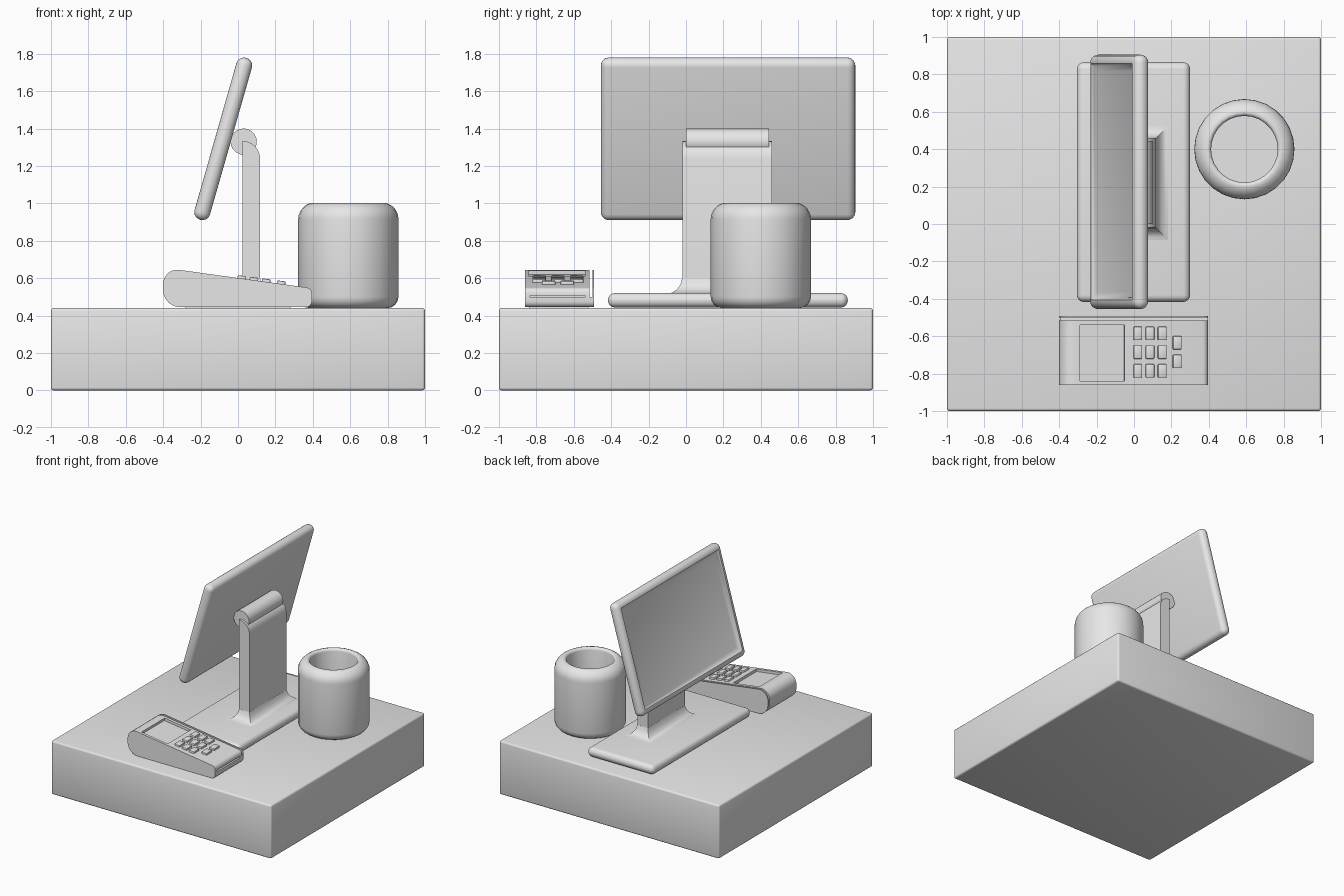
import bpy, bmesh, math
from mathutils import Matrix, Vector

cube = bpy.data.objects.get("Cube")
if cube:
    bpy.data.objects.remove(cube, do_unlink=True)

grey = bpy.data.materials.new("light_grey")
grey.use_nodes = True
grey.diffuse_color = (0.8, 0.8, 0.8, 1)
grey.node_tree.nodes["Principled BSDF"].inputs["Base Color"].default_value = (0.8, 0.8, 0.8, 1)


def finish(name, bm, angle=35):
    bmesh.ops.recalc_face_normals(bm, faces=bm.faces)
    mesh = bpy.data.meshes.new(name)
    bm.to_mesh(mesh)
    bm.free()
    mesh.materials.append(grey)
    mesh.shade_smooth()
    mesh.set_sharp_from_angle(angle=math.radians(angle))
    obj = bpy.data.objects.new(name, mesh)
    bpy.context.collection.objects.link(obj)
    return obj


def box_mesh(lo, hi, bevel=0, segments=3):
    lo, hi = Vector(lo), Vector(hi)
    bm = bmesh.new()
    bmesh.ops.create_cube(bm, size=1)
    for v in bm.verts:
        v.co = Vector(a * b for a, b in zip(v.co, hi - lo)) + (lo + hi) / 2
    if bevel:
        bmesh.ops.bevel(bm, geom=bm.edges[:], offset=bevel, segments=segments,
                        profile=0.5, affect='EDGES')
    return bm


def arc(cx, cz, r, start, end, steps=6):
    angles = [math.radians(start + (end - start) * i / steps) for i in range(steps + 1)]
    return [(cx + r * math.cos(a), cz + r * math.sin(a)) for a in angles]


def extrude_profile(points, y0, y1):
    """Extrude an x-z outline along y."""
    bm = bmesh.new()
    face = bm.faces.new([bm.verts.new((x, y0, z)) for x, z in points])
    result = bmesh.ops.extrude_face_region(bm, geom=[face])
    moved = [g for g in result["geom"] if isinstance(g, bmesh.types.BMVert)]
    bmesh.ops.translate(bm, verts=moved, vec=(0, y1 - y0, 0))
    return bm


def cut(obj, bm):
    cutter = finish("cutter", bm)
    cutter.hide_render = True
    mod = obj.modifiers.new("cut", 'BOOLEAN')
    mod.operation = 'DIFFERENCE'
    mod.solver = 'EXACT'
    mod.object = cutter
    bpy.context.view_layer.objects.active = obj
    bpy.ops.object.modifier_apply(modifier=mod.name)
    bpy.data.objects.remove(cutter, do_unlink=True)


# Counter block
finish("counter", box_mesh((-1, -1, 0), (1, 1, 0.44), 0.015))

# Monitor panel with a softly recessed screen on its -x side
bm = box_mesh((-0.043, -0.68, -0.45), (0.043, 0.68, 0.45), 0.042, 5)
bm.normal_update()
screen = max(bm.faces, key=lambda f: f.calc_area() * -f.normal.x)
for thickness, depth in ((0.008, 0), (0.02, -0.012), (0.04, -0.008)):
    bmesh.ops.inset_region(bm, faces=[screen], thickness=thickness, depth=depth)
bm.transform(Matrix.Translation((-0.079, 0.225, 1.345)) @ Matrix.Rotation(math.radians(15.9), 4, 'Y'))
finish("monitor", bm)

# Hinge barrel
finish("hinge", extrude_profile(arc(0.03, 1.33, 0.07, 0, 345, 23), 0, 0.445))

# Upright with a rounded top
upright = [(0.025, 0.5), (0.118, 0.5)] + arc(0.025, 1.24, 0.093, 0, 90)
finish("stand_upright", extrude_profile(upright, -0.02, 0.46))

# Flared collar where the upright meets the foot
bm = bmesh.new()
rings = []
for z, o in ((0.515, 0.08), (0.524, 0.052), (0.54, 0.028), (0.565, 0.01), (0.6, 0.0005)):
    corners = ((0.025 - o, -0.02 - o), (0.118 + o, -0.02 - o),
               (0.118 + o, 0.46 + o), (0.025 - o, 0.46 + o))
    rings.append([bm.verts.new((x, y, z)) for x, y in corners])
for low, high in zip(rings, rings[1:]):
    for i in range(4):
        j = (i + 1) % 4
        bm.faces.new((low[i], low[j], high[j], high[i]))
bm.faces.new(rings[0])
bm.faces.new(rings[-1])
finish("stand_collar", bm)

# Foot plate
finish("stand_foot", box_mesh((-0.305, -0.417, 0.443), (0.3, 0.865, 0.52), 0.037, 5))

# Round pot with a rolled rim and a hollow inside
profile = [(0, 0.44)] + arc(0.208, 0.5, 0.06, -90, 0, 4) + arc(0.178, 0.915, 0.09, 0, 65, 5)
profile += arc(0.198, 0.982, 0.02, 90, 180, 3) + [(0.178, 0.5), (0, 0.5)]
bm = bmesh.new()
verts = [bm.verts.new((r, 0, z)) for r, z in profile]
edges = [bm.edges.new(pair) for pair in zip(verts, verts[1:])]
bmesh.ops.spin(bm, geom=verts + edges, cent=(0, 0, 0), axis=(0, 0, 1),
               angle=math.tau, steps=28, use_duplicate=False)
bmesh.ops.remove_doubles(bm, verts=bm.verts, dist=0.0005)
bm.transform(Matrix.Translation((0.59, 0.4, 0)))
finish("pot", bm)

# Card terminal body
body = arc(-0.31, 0.535, 0.09, 270, 180, 6) + arc(-0.325, 0.57, 0.075, 180, 82, 6)
body += arc(0.365, 0.52, 0.03, 82, 0, 4) + arc(0.365, 0.475, 0.03, 0, -90, 4)
terminal = finish("terminal_body", extrude_profile(body, -0.862, -0.493))

# Swipe slot, display recess and paper slot
slope = math.radians(7.6)
cut(terminal, box_mesh((-0.6, -0.515, 0.5), (0.6, -0.499, 0.8)))
bm = box_mesh((-0.12, -0.15, -0.02), (0.12, 0.15, 0.08))
bm.transform(Matrix.Translation((-0.17, -0.69, 0.623)) @ Matrix.Rotation(slope, 4, 'Y'))
cut(terminal, bm)
cut(terminal, box_mesh((0.38, -0.835, 0.496), (0.5, -0.54, 0.508)))
terminal.data.set_sharp_from_angle(angle=math.radians(35))

# Terminal base pad
finish("terminal_pad", box_mesh((-0.28, -0.84, 0.439), (0.28, -0.52, 0.449)))

# Keys: a three by three pad and two side keys
keys = [(x, y) for x in (0.02, 0.085, 0.15) for y in (-0.785, -0.685, -0.585)]
keys += [(0.23, -0.735), (0.23, -0.635)]
for i, (x, y) in enumerate(keys):
    bm = box_mesh((-0.023, -0.036, -0.015), (0.023, 0.036, 0.013), 0.005, 2)
    top = 0.645 - (x + 0.315) * math.tan(slope)
    bm.transform(Matrix.Translation((x, y, top)) @ Matrix.Rotation(slope, 4, 'Y'))
    finish(f"key_{i + 1}", bm)
